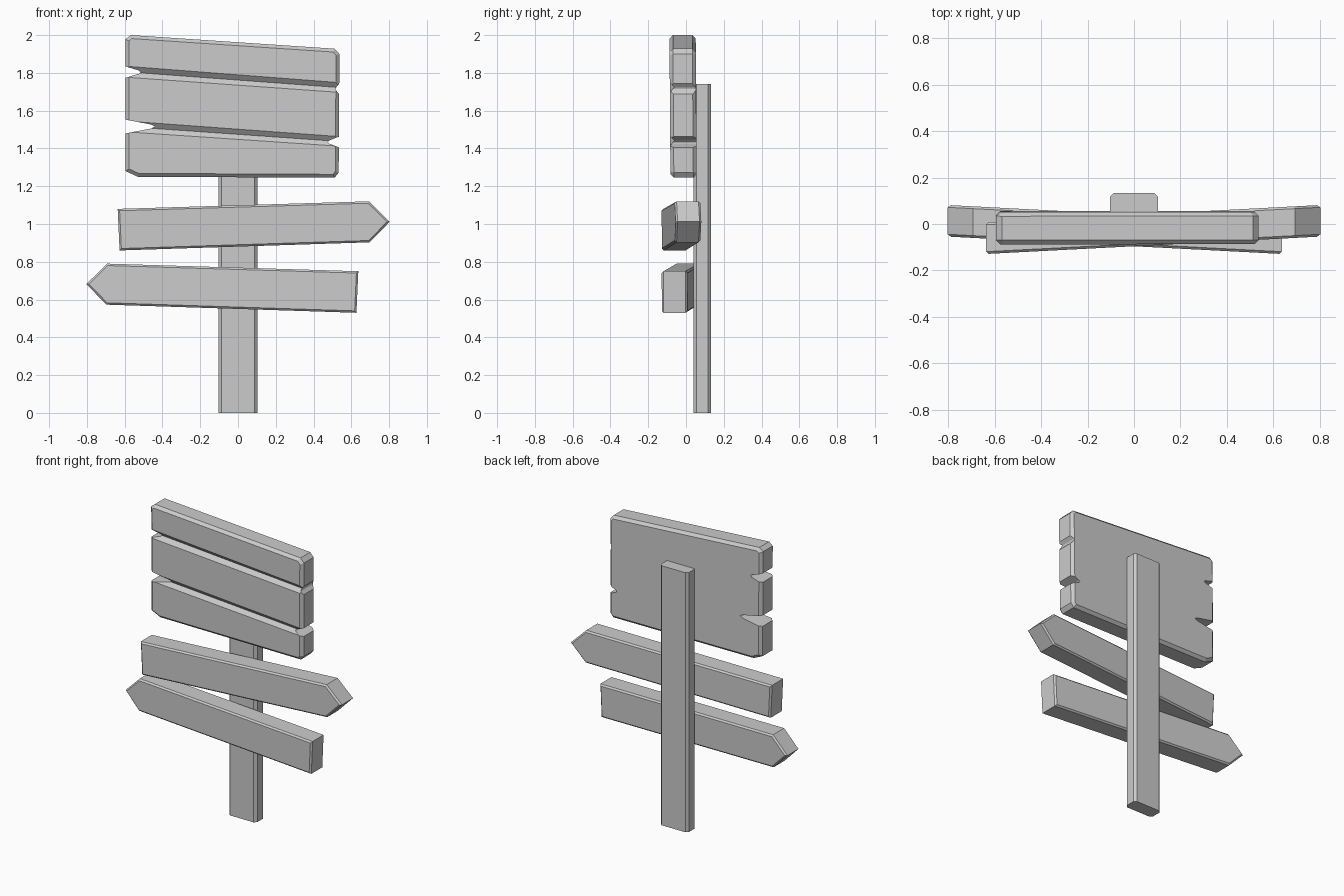
import bpy, bmesh

if "Cube" in bpy.data.objects:
    bpy.data.objects.remove(bpy.data.objects["Cube"])


def loft(name, ring_a, ring_b, bevel=0.0):
    """Solid between two matching rings; bevel chamfers the cap outlines."""
    bm = bmesh.new()
    a = [bm.verts.new(p) for p in ring_a]
    b = [bm.verts.new(p) for p in ring_b]
    caps = [bm.faces.new(a), bm.faces.new(b[::-1])]
    n = len(a)
    for i in range(n):
        bm.faces.new((a[i], b[i], b[(i + 1) % n], a[(i + 1) % n]))
    bmesh.ops.recalc_face_normals(bm, faces=bm.faces[:])
    if bevel:
        edges = list({e for f in caps for e in f.edges})
        bmesh.ops.bevel(bm, geom=edges, offset=bevel, segments=1,
                        profile=0.5, affect='EDGES')
    me = bpy.data.meshes.new(name)
    bm.to_mesh(me)
    bm.free()
    ob = bpy.data.objects.new(name, me)
    bpy.context.collection.objects.link(ob)
    return ob


def plank(name, outline, y0, y1, bevel=0.0, yaw=0.0, lean=0.0):
    """Front (x, z) outline given thickness, skewed by yaw (x) and lean (z)."""
    def ring(y):
        return [(x, y + yaw * x + lean * (z - 1.62), z) for x, z in outline]
    return loft(name, ring(y0), ring(y1), bevel)


def cut(target, cutter):
    cutter.hide_render = True
    cutter.hide_viewport = True
    cutter.display_type = 'WIRE'
    m = target.modifiers.new(cutter.name, 'BOOLEAN')
    m.operation = 'DIFFERENCE'
    m.solver = 'EXACT'
    m.object = cutter


# Post with chamfered upright edges
w, c, yb, yf = 0.104, 0.016, 0.133, 0.040
post = [(-w + c, yf), (w - c, yf), (w, yf + c), (w, yb - c),
        (w - c, yb), (-w + c, yb), (-w, yb - c), (-w, yf + c)]
loft("post", [(x, y, 0) for x, y in post], [(x, y, 1.74) for x, y in post])

# Two arrow boards, the lower one mirrored
arrow = [(-0.637, 1.08), (0.693, 1.12), (0.803, 1.012), (0.697, 0.903), (-0.627, 0.86)]
for name, side, dz in (("upper_arrow_board", 1, 0), ("lower_arrow_board", -1, -0.33)):
    plank(name, [(side * x, z + dz) for x, z in arrow],
          -0.096, 0.040, bevel=0.01, yaw=0.052 * side)

# Main sign board
board = plank("sign_board", [
    (-0.568, 2.0), (0.512, 1.928), (0.537, 1.90), (0.533, 1.272),
    (0.512, 1.245), (-0.53, 1.25), (-0.595, 1.28), (-0.595, 1.978)],
    -0.085, 0.054, bevel=0.018, lean=-0.007)

# Grooves across the front: upper and lower edge at each end
for i, (l_hi, l_lo, r_hi, r_lo) in enumerate(((1.85, 1.77, 1.75, 1.685),
                                              (1.565, 1.475, 1.47, 1.395))):
    def vee(x, hi, lo):
        return [(x, -0.12, hi + 0.03), (x, -0.062, (hi + lo) / 2), (x, -0.12, lo - 0.03)]
    cut(board, loft(f"groove_cutter_{i}", vee(-0.65, l_hi, l_lo), vee(0.6, r_hi, r_lo)))

# Split notches through the board ends: edge x, tip x, tip z, half height
for i, (x, tip, z, h) in enumerate(((-0.595, -0.515, 1.804, 0.028),
                                    (-0.595, -0.44, 1.516, 0.034),
                                    (0.535, 0.517, 1.715, 0.025),
                                    (0.533, 0.475, 1.434, 0.026))):
    out = x + (x - tip) * 0.5
    near = tip + (x - tip) * 0.12
    cut(board, plank(f"notch_cutter_{i}",
                     [(out, z + h * 1.5), (near, z + h * 0.3), (tip, z),
                      (near, z - h * 0.3), (out, z - h * 1.5)], -0.2, 0.2))
